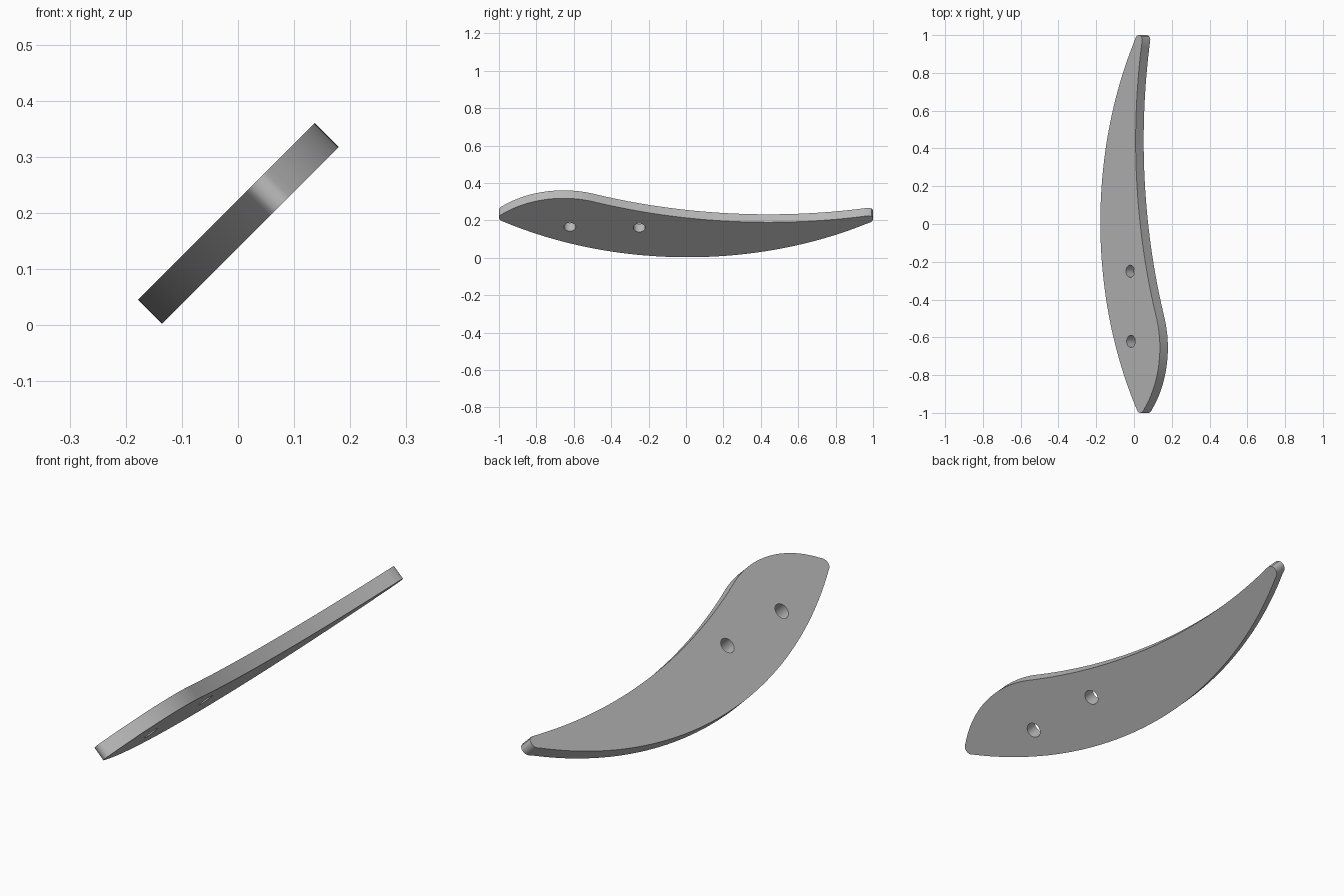
import bpy
import math
from mathutils import Vector, Matrix

cube = bpy.data.objects.get("Cube")
if cube:
    bpy.data.objects.remove(cube, do_unlink=True)

SLOPE = math.sqrt(2)      # height to distance along the 45 degree plate
THICK = 0.06


def arc(a, b, c, n):
    """Points on the circle through a, b, c, from a to c."""
    a, b, c = (Vector((y, h * SLOPE)) for y, h in (a, b, c))
    d = 2 * (a.x * (b.y - c.y) + b.x * (c.y - a.y) + c.x * (a.y - b.y))
    q = [p.length_squared for p in (a, b, c)]
    o = Vector((q[0] * (b.y - c.y) + q[1] * (c.y - a.y) + q[2] * (a.y - b.y),
                q[0] * (c.x - b.x) + q[1] * (a.x - c.x) + q[2] * (b.x - a.x))) / d
    sweep = (a - o).angle_signed(c - o)
    return [o + Matrix.Rotation(-sweep * i / n, 2) @ (a - o) for i in range(n + 1)]


def circle(y, h, r, n=32):
    return [Vector((y + r * math.cos(math.tau * i / n),
                    h * SLOPE + r * math.sin(math.tau * i / n))) for i in range(n)]


# Outline: outer curve, rounded tip, hollow curve, hump, rounded butt
outline = arc((-0.98, 0.195), (0.01, 0.003), (0.97, 0.184), 48)
outline += arc((0.985, 0.189), (1.0, 0.206), (0.992, 0.221), 6)
outline += arc((0.975, 0.225), (0.43, 0.19), (-0.5, 0.301), 40)
outline += arc((-0.5, 0.301), (-0.67, 0.318), (-0.975, 0.238), 28)[1:]
outline += arc((-0.99, 0.23), (-1.0, 0.212), (-0.992, 0.2), 6)

holes = [circle(-0.621, 0.165, 0.032), circle(-0.25, 0.161, 0.032)]

# Filled flat curve with two bolt holes, given thickness
curve = bpy.data.curves.new("curved_blade", "CURVE")
curve.dimensions = "2D"
curve.fill_mode = "BOTH"
curve.extrude = THICK / 2
for loop in [outline] + holes:
    spline = curve.splines.new("POLY")
    spline.points.add(len(loop) - 1)
    for point, p in zip(spline.points, loop):
        point.co = (p.x, p.y, 0, 1)
    spline.use_cyclic_u = True

blade = bpy.data.objects.new("curved_blade", curve)
bpy.context.collection.objects.link(blade)

# Lean the plate at 45 degrees, its length along y
k = 1 / SLOPE
blade.matrix_world = Matrix(((0, k, k, -0.16), (1, 0, 0, 0),
                             (0, k, -k, 0.021), (0, 0, 0, 1)))

steel = bpy.data.materials.new("grey_steel")
steel.use_nodes = True
grey = (0.5, 0.5, 0.5, 1)
steel.diffuse_color = grey
steel.node_tree.nodes["Principled BSDF"].inputs["Base Color"].default_value = grey
curve.materials.append(steel)

bpy.ops.object.select_all(action="DESELECT")
blade.select_set(True)
bpy.context.view_layer.objects.active = blade
bpy.ops.object.convert(target="MESH")

# Join the faces to the rim so that shading is smooth along the edge
bpy.ops.object.mode_set(mode="EDIT")
bpy.ops.mesh.select_all(action="SELECT")
bpy.ops.mesh.remove_doubles(threshold=0.0005)
bpy.ops.mesh.normals_make_consistent(inside=False)
bpy.ops.object.mode_set(mode="OBJECT")
bpy.ops.object.shade_smooth_by_angle(angle=math.radians(35))
